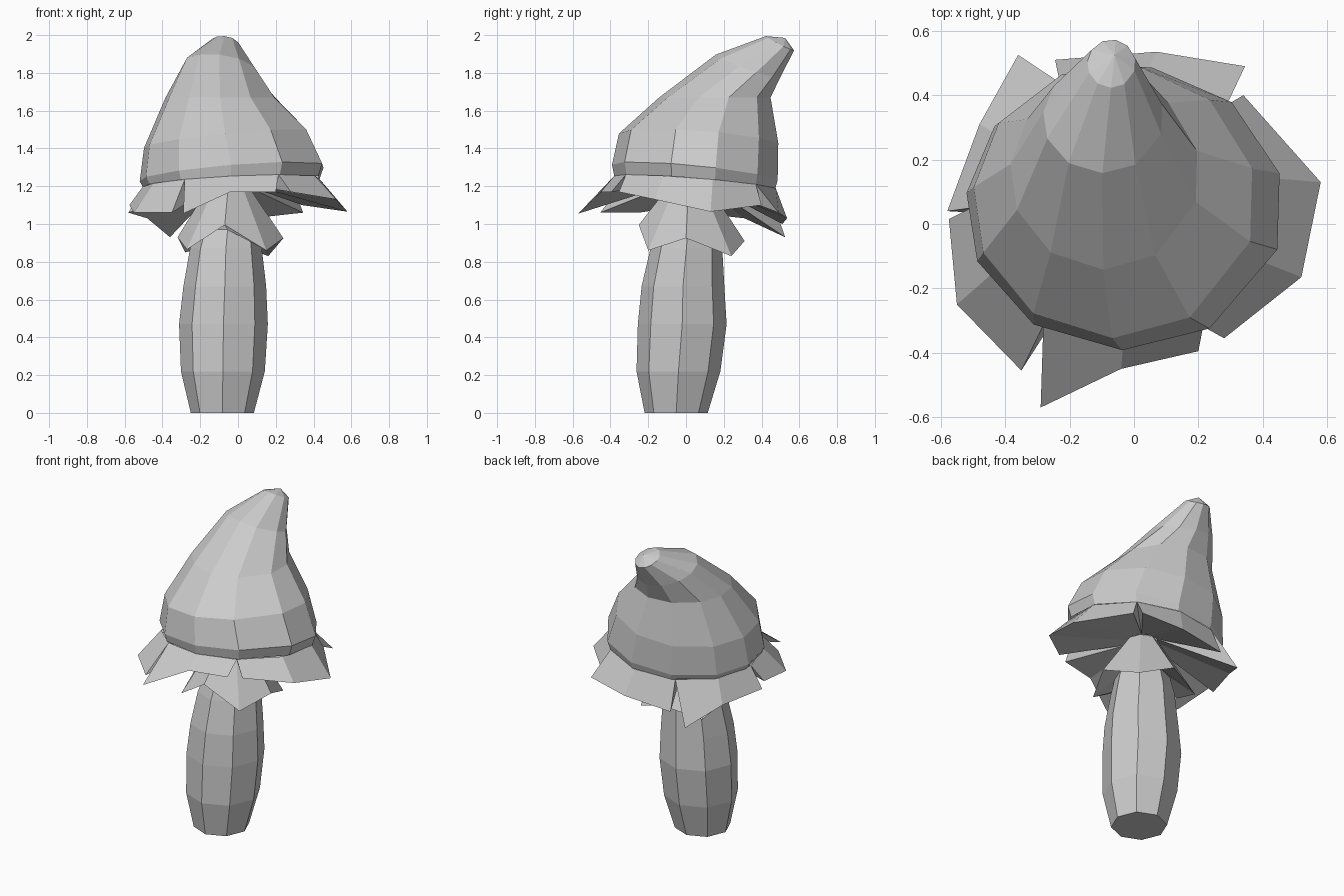
import bpy
from math import cos, sin, radians
from mathutils import Vector

if "Cube" in bpy.data.objects:
    bpy.data.objects.remove(bpy.data.objects["Cube"], do_unlink=True)

grey = bpy.data.materials.new("pale_grey")
grey.use_nodes = True
grey.diffuse_color = (0.6, 0.6, 0.6, 1)
grey.node_tree.nodes["Principled BSDF"].inputs["Base Color"].default_value = (0.6, 0.6, 0.6, 1)

OCTAGON = range(0, 360, 45)
CAP_ANGLES = (14, 48, 80, 112, 145, 174, 202, 235, 269, 302, 343)


def build(name, verts, faces):
    mesh = bpy.data.meshes.new(name)
    mesh.from_pydata(verts, [], faces)
    mesh.materials.append(grey)
    obj = bpy.data.objects.new(name, mesh)
    bpy.context.collection.objects.link(obj)
    return obj


def ring(angles, x, y, z, rx, ry, slope_x=0, slope_y=0):
    """Elliptical, optionally tilted ring of points around a centre."""
    pts = []
    for a in map(radians, angles):
        dx, dy = rx * cos(a), ry * sin(a)
        pts.append(Vector((x + dx, y + dy, z + slope_x * dx + slope_y * dy)))
    return pts


def loft(name, rings, bottom=False):
    """Skin a stack of rings listed from the bottom up."""
    n = len(rings[0])
    faces = []
    for k in range(len(rings) - 1):
        for i in range(n):
            j = (i + 1) % n
            faces.append((k * n + i, k * n + j, (k + 1) * n + j, (k + 1) * n + i))
    if bottom:
        faces.append(tuple(reversed(range(n))))
    return build(name, [p for r in rings for p in r], faces)


# Stem: bulging octagonal column
stem = [ring(OCTAGON, x, y, z, r, r) for x, y, z, r in (
    (-.083, -.052, 0, .167), (-.08, -.04, .22, .222), (-.077, -.02, .47, .235),
    (-.07, -.016, .67, .219), (-.064, .002, .87, .19), (-.055, .01, .97, .165))]
loft("stem", stem, bottom=True)

# Skirt around the stem: folds out to a ragged hem, then up to a narrow neck
hem = [Vector(p) for p in [(.24, 0, .925), (.16, .24, .83), (-.05, .31, .91), (-.28, .23, .85),
                           (-.32, .02, .93), (-.27, -.2, .865), (-.07, -.25, .995), (.15, -.2, .86)]]
NECK = (-.05, .015, 1.215, .095, .095)
loft("stem_skirt", [stem[-1], hem, ring(OCTAGON, *NECK)])

# Cap: eleven-sided cone, leaning back to a blunt tip
RIM = (-.03, .05, 1.22, .475, .43, .05, -.08)
cap = [ring(CAP_ANGLES, *r) for r in (
    RIM,
    (-.028, .05, 1.27, .495, .442, .08, -.1),
    (-.06, .07, 1.45, .44, .425, .1, -.07),
    (-.09, .155, 1.67, .295, .297, 0, 0),
    (-.095, .33, 1.838, .188, .172, -.12, -.34),
    (-.07, .498, 1.957, .075, .075, -.1, -.5))]
loft("cap", cap)

# Shallow point closing the tip
n = len(CAP_ANGLES)
build("cap_tip", cap[-1] + [Vector((-.06, .525, 1.985))],
      [(i, (i + 1) % n, n) for i in range(n)])

# Ragged brim: five wedge flaps, each spanning an arc of the rim,
# with an underside running back to the neck
flaps = {
    "left": (48, -59, [(.34, .40, 1.1), (.58, .13, 1.065), (.52, -.165, 1.13), (.28, -.355, 1.17)]),
    "front": (-59, -122, [(.2, -.395, 1.17), (-.04, -.45, 1.17), (-.29, -.57, 1.055)]),
    "front_right": (238, 180, [(-.35, -.455, 1.06), (-.55, -.25, 1.06), (-.575, .015, 1.1)]),
    "back_right": (180, 115, [(-.58, .04, 1.06), (-.48, .31, 1.03), (-.36, .525, .93)]),
    "back": (115, 48, [(-.245, .51, 1.0), (.07, .535, 1.03), (.345, .49, 1.06)]),
}
for side, (first, last, outer) in flaps.items():
    m = len(outer)
    angles = [first + (last - first) * i / (m - 1) for i in range(m)]
    verts = ring(angles, *RIM) + [Vector(p) for p in outer] + ring(angles, *NECK)
    faces = []
    for i in range(m - 1):
        faces.append((i, i + 1, m + i + 1, m + i))
        faces.append((m + i, m + i + 1, 2 * m + i + 1, 2 * m + i))
    faces.append((0, m, 2 * m))
    faces.append((m - 1, 3 * m - 1, 2 * m - 1))
    build("brim_flap_" + side, verts, faces)
